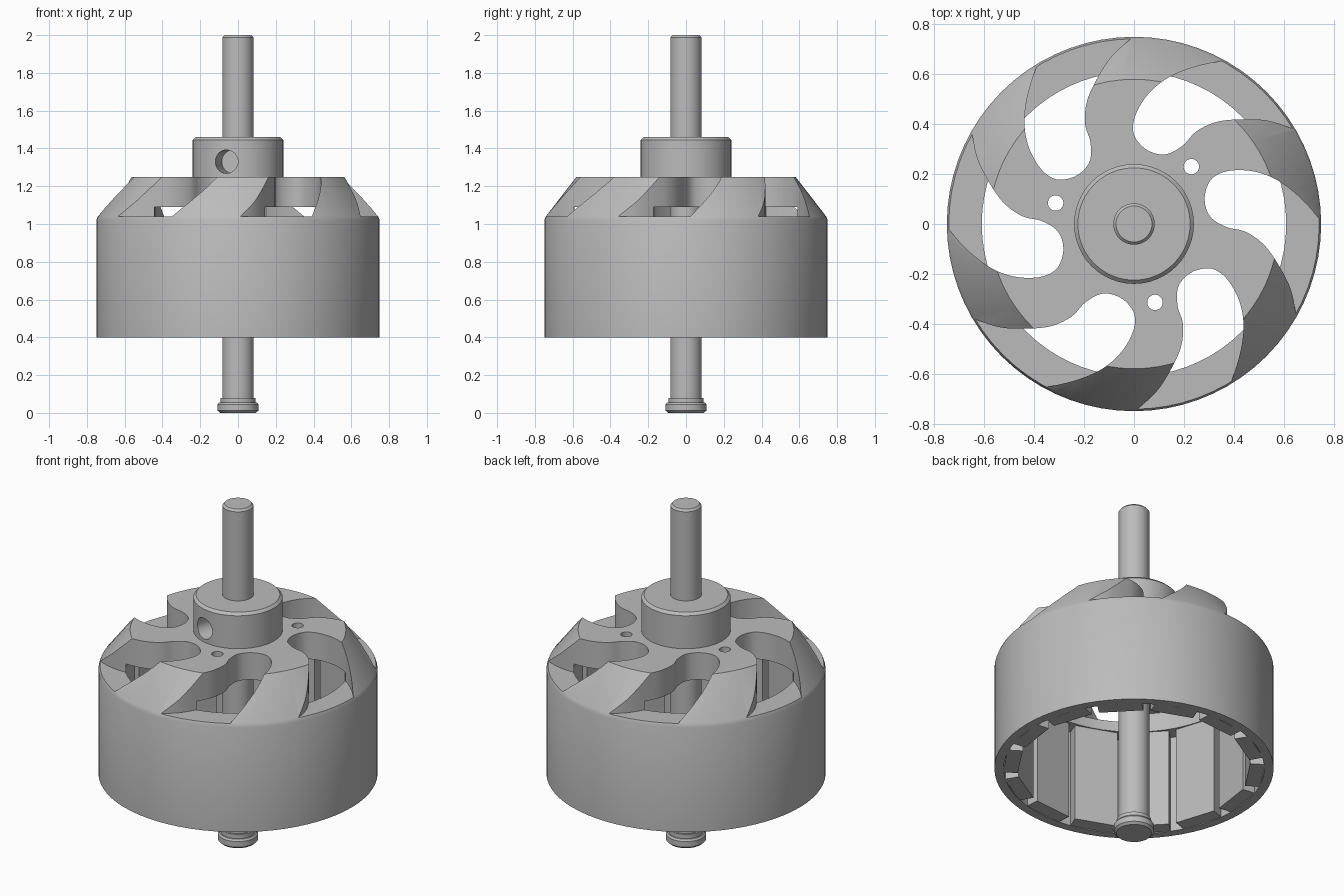
import bpy, bmesh, math
from mathutils import Vector, Matrix

if "Cube" in bpy.data.objects:
    bpy.data.objects.remove(bpy.data.objects["Cube"])

metal = bpy.data.materials.new("grey metal")
metal.use_nodes = True
grey = (0.5, 0.5, 0.5, 1)
metal.diffuse_color = grey
metal.node_tree.nodes["Principled BSDF"].inputs["Base Color"].default_value = grey


def finish(name, bm):
    bmesh.ops.recalc_face_normals(bm, faces=bm.faces)
    mesh = bpy.data.meshes.new(name)
    bm.to_mesh(mesh)
    bm.free()
    mesh.materials.append(metal)
    obj = bpy.data.objects.new(name, mesh)
    bpy.context.collection.objects.link(obj)
    return obj


def select(obj):
    bpy.ops.object.select_all(action='DESELECT')
    obj.select_set(True)
    bpy.context.view_layer.objects.active = obj


def smooth(obj):
    select(obj)
    bpy.ops.object.shade_smooth_by_angle(angle=math.radians(30))


def lathe(name, profile, steps=64):
    """Spin a closed (radius, height) outline about the z axis."""
    bm = bmesh.new()
    verts = [bm.verts.new((r, 0, z)) for r, z in profile]
    edges = [bm.edges.new((a, b)) for a, b in zip(verts, verts[1:] + verts[:1])]
    bmesh.ops.spin(bm, geom=verts + edges, cent=(0, 0, 0), axis=(0, 0, 1),
                   angle=math.tau, steps=steps, use_duplicate=False)
    bmesh.ops.remove_doubles(bm, verts=bm.verts, dist=1e-5)
    return finish(name, bm)


def cut(obj, cutter):
    mod = obj.modifiers.new("cut", 'BOOLEAN')
    mod.operation = 'DIFFERENCE'
    mod.solver = 'EXACT'
    mod.object = cutter
    select(obj)
    bpy.ops.object.modifier_apply(modifier=mod.name)
    bpy.data.objects.remove(cutter)


def spline(points, steps=6):
    """Smooth open curve through the points."""
    pts = [Vector(p) for p in points]
    pts = [2 * pts[0] - pts[1]] + pts + [2 * pts[-1] - pts[-2]]
    out = []
    for a, b, c, d in zip(pts, pts[1:], pts[2:], pts[3:]):
        for i in range(steps):
            t = i / steps
            out.append(0.5 * (2 * b + (c - a) * t + (2 * a - 5 * b + 4 * c - d) * t ** 2
                              + (3 * b - a - 3 * c + d) * t ** 3))
    return out + [pts[-2]]


def turn(degrees):
    return Matrix.Rotation(math.radians(degrees), 4, 'Z')


# Bell: outer can, conical shoulder, top plate and inner lip
bell = lathe("bell", [(0.07, 1.25), (0.58, 1.25), (0.742, 1.04), (0.75, 1.02), (0.75, 0.4),
                      (0.7, 0.4), (0.7, 0.98), (0.61, 0.98), (0.61, 1.09), (0.07, 1.09)], 72)

# Six curved vent slots, leaving swept blades between them
outline = spline([(0.8, -0.05), (0.737, 0.028), (0.66, 0.11), (0.58, 0.172), (0.5, 0.206),
                  (0.42, 0.216), (0.35, 0.205), (0.303, 0.17), (0.283, 0.1), (0.305, 0.03),
                  (0.37, -0.012), (0.444, -0.03), (0.512, -0.075), (0.564, -0.14),
                  (0.624, -0.25), (0.648, -0.355), (0.66, -0.46)])
bm = bmesh.new()
for k in range(6):
    face = bm.faces.new([bm.verts.new(turn(60 * k) @ Vector((p.x, p.y, 1.04))) for p in outline])
    top = bmesh.ops.extrude_face_region(bm, geom=[face])["geom"]
    bmesh.ops.translate(bm, vec=(0, 0, 0.4), verts=[v for v in top if isinstance(v, bmesh.types.BMVert)])
cut(bell, finish("slot_cutter", bm))

# Three small holes in the top plate
bm = bmesh.new()
for angle in (45, 165, 285):
    bmesh.ops.create_cone(bm, cap_ends=True, segments=20, radius1=0.031, radius2=0.031, depth=0.5,
                          matrix=turn(angle) @ Matrix.Translation((0.325, 0, 1.2)))
cut(bell, finish("hole_cutter", bm))
smooth(bell)

# Collar clamped on the shaft, with a radial set screw hole
collar = lathe("collar", [(0.08, 1.24), (0.24, 1.24), (0.24, 1.445), (0.225, 1.46), (0.08, 1.46)], 48)
bm = bmesh.new()
bmesh.ops.create_cone(bm, cap_ends=True, segments=32, radius1=0.062, radius2=0.062, depth=0.25,
                      matrix=turn(-105) @ Matrix.Translation((0.225, 0, 1.33))
                      @ Matrix.Rotation(math.pi / 2, 4, 'Y'))
cut(collar, finish("screw_cutter", bm))
smooth(collar)

# Shaft with its stepped retaining foot
shaft = lathe("shaft", [(0, 0), (0.095, 0), (0.108, 0.012), (0.108, 0.045), (0.1, 0.055),
                        (0.093, 0.055), (0.093, 0.08), (0.083, 0.08), (0.083, 1.988),
                        (0.072, 2), (0, 2)], 40)
smooth(shaft)

# Ring of flat magnets inside the can
bm = bmesh.new()
count = 14
for k in range(count):
    bmesh.ops.create_cube(bm, size=1, matrix=turn(5 + (k + 0.5) * 360 / count)
                          @ Matrix.Translation((0.655, 0, 0.691))
                          @ Matrix.Diagonal((0.08, 0.24, 0.578, 1)))
finish("magnets", bm)
